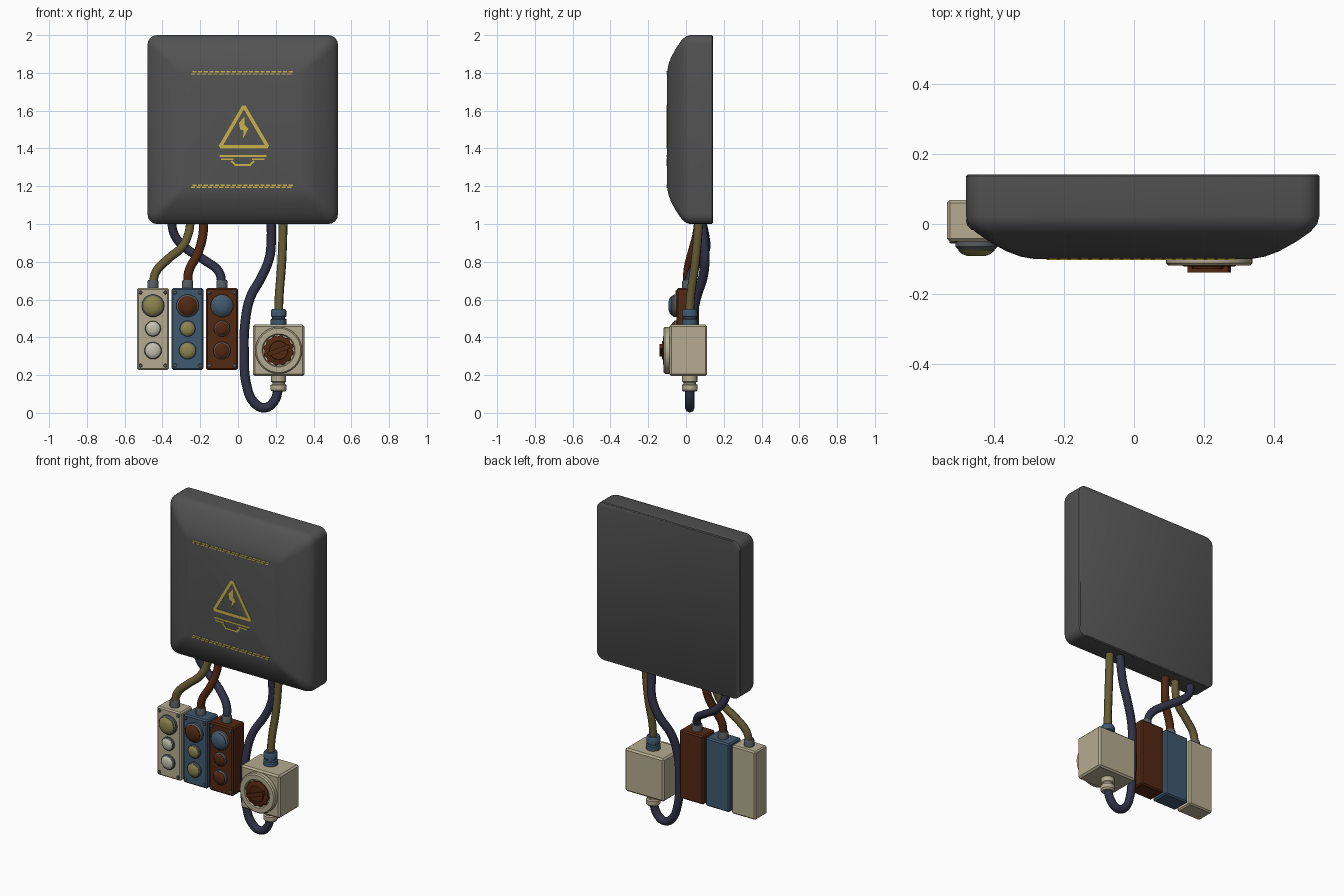
import bpy, bmesh, math
from mathutils import Vector

if "Cube" in bpy.data.objects:
    bpy.data.objects.remove(bpy.data.objects["Cube"])

COLOURS = {
    "charcoal": (0.085, 0.085, 0.085), "cream": (0.46, 0.41, 0.28), "blue": (0.05, 0.10, 0.16),
    "rust_brown": (0.085, 0.021, 0.006), "olive_yellow": (0.26, 0.23, 0.075),
    "olive_cable": (0.13, 0.105, 0.035), "navy_cable": (0.032, 0.032, 0.065),
    "grey_metal": (0.10, 0.105, 0.115), "sign_yellow": (0.58, 0.45, 0.07), "off_white": (0.55, 0.52, 0.42),
}
MATS = {}
for n, c in COLOURS.items():
    MATS[n] = bpy.data.materials.new(n)
    MATS[n].diffuse_color = (*c, 1)


def finish(name, bm, mats, angle=35):
    bmesh.ops.recalc_face_normals(bm, faces=bm.faces)
    me = bpy.data.meshes.new(name)
    bm.to_mesh(me)
    bm.free()
    for m in mats:
        me.materials.append(MATS[m])
    ob = bpy.data.objects.new(name, me)
    bpy.context.collection.objects.link(ob)
    bpy.ops.object.select_all(action='DESELECT')
    ob.select_set(True)
    bpy.context.view_layer.objects.active = ob
    bpy.ops.object.shade_smooth_by_angle(angle=math.radians(angle))
    return ob


def loft(name, rings, mat, angle=35):
    """Skin a list of equal point rings and cap both ends."""
    bm = bmesh.new()
    vs = [[bm.verts.new(p) for p in r] for r in rings]
    n = len(vs[0])
    for a, b in zip(vs, vs[1:]):
        for i in range(n):
            bm.faces.new((a[i], a[(i + 1) % n], b[(i + 1) % n], b[i]))
    bm.faces.new(vs[0])
    bm.faces.new(vs[-1])
    return finish(name, bm, [mat], angle)


def lathe(name, centre, profile, mat, axis='Y', sides=20, knurl=0.0):
    """profile: (radius, position along the axis); centre: the other two coordinates."""
    rings = []
    for r, h in profile:
        ring = []
        for i in range(sides):
            a = 2 * math.pi * i / sides
            k = r - knurl * (i % 4 < 2)
            u, v = centre[0] + k * math.cos(a), centre[1] + k * math.sin(a)
            ring.append((u, h, v) if axis == 'Y' else (u, v, h))
        rings.append(ring)
    return loft(name, rings, mat)


def box(name, lo, hi, mat, bevel=0.008):
    bm = bmesh.new()
    bmesh.ops.create_cube(bm, size=1)
    for v in bm.verts:
        v.co = Vector([(l + h) / 2 + c * (h - l) for c, l, h in zip(v.co, lo, hi)])
    if bevel:
        bmesh.ops.bevel(bm, geom=bm.edges[:], offset=bevel, segments=1, affect='EDGES')
    return finish(name, bm, [mat], 20)


def plate(name, pts, mat, y0=-0.099, y1=-0.1025):
    return loft(name, [[(x, y, z) for x, z in pts] for y in (y0, y1)], mat)


def strip(name, a, b, w, mat, y0=-0.099, y1=-0.1025):
    a, b = Vector(a), Vector(b)
    d = (b - a).normalized()
    n = Vector((-d.y, d.x)) * w / 2
    return plate(name, [a + n, b + n, b - n, a - n], mat, y0, y1)


def cable(name, pts, mat, r=0.024):
    cu = bpy.data.curves.new(name, 'CURVE')
    cu.dimensions = '3D'
    cu.bevel_depth = r
    cu.bevel_resolution = 2
    cu.resolution_u = 6
    cu.use_fill_caps = True
    sp = cu.splines.new('BEZIER')
    sp.bezier_points.add(len(pts) - 1)
    for bp, p in zip(sp.bezier_points, pts):
        bp.co = p
        bp.handle_left_type = bp.handle_right_type = 'AUTO'
    cu.materials.append(MATS[mat])
    ob = bpy.data.objects.new(name, cu)
    bpy.context.collection.objects.link(ob)
    bpy.ops.object.select_all(action='DESELECT')
    ob.select_set(True)
    bpy.context.view_layer.objects.active = ob
    bpy.ops.object.convert(target='MESH')
    bpy.ops.object.shade_smooth_by_angle(angle=math.radians(50))


# Cabinet: rounded squares stacked from the flat back to the pillowed front
def rounded(y, half, r):
    ring = []
    for q, (sx, sz) in enumerate([(1, 1), (-1, 1), (-1, -1), (1, -1)]):
        for k in range(5):
            a = math.pi / 2 * (q + k / 4)
            ring.append((0.025 + sx * (half + 0.004 - r) + r * math.cos(a), y,
                         1.5 + sz * (half - r) + r * math.sin(a)))
    return ring


loft("cabinet", [rounded(*s) for s in [
    (0.142, 0.495, 0.05), (0.137, 0.5, 0.05), (0.022, 0.5, 0.05), (0.0, 0.494, 0.05), (-0.022, 0.475, 0.048),
    (-0.05, 0.435, 0.04), (-0.078, 0.385, 0.03), (-0.093, 0.345, 0.025), (-0.1, 0.305, 0.02)]], "charcoal", 40)

# Painted markings: dashed double lines and warning sign
for z in (1.2, 1.8):
    for dz in (-0.006, 0.006):
        for i in range(18):
            x = -0.25 + i * 0.03 + (0.008 if dz > 0 else 0)
            strip("dashed_line", (x, z + dz), (x + 0.022, z + dz), 0.007, "sign_yellow")
tri = [(-0.095, 1.408), (0.158, 1.408), (0.031, 1.625)]
for i in range(3):
    strip("warning_triangle_side", tri[i], tri[(i + 1) % 3], 0.018, "sign_yellow",
          y1=-0.1025 - 0.0003 * i)
plate("warning_bolt", [(0.035, 1.57), (0.005, 1.535), (0.012, 1.5), (0.03, 1.495), (0.025, 1.45),
                       (0.055, 1.505), (0.035, 1.525)], "sign_yellow")
strip("sign_bar", (-0.098, 1.36), (0.152, 1.36), 0.009, "sign_yellow")
strip("sign_bar", (-0.09, 1.343), (-0.025, 1.343), 0.009, "sign_yellow")
strip("sign_bar", (0.075, 1.343), (0.14, 1.343), 0.009, "sign_yellow")
strip("sign_bar", (-0.035, 1.335), (-0.015, 1.314), 0.009, "sign_yellow")
strip("sign_bar", (0.085, 1.335), (0.065, 1.314), 0.009, "sign_yellow")
strip("sign_bar", (-0.018, 1.312), (0.068, 1.312), 0.009, "sign_yellow")

# Three hanging control boxes with buttons, screws and cable glands
for x, body, caps in [(-0.450, "cream", ("olive_yellow", "off_white", "off_white")),
                      (-0.267, "blue", ("rust_brown", "olive_yellow", "olive_yellow")),
                      (-0.085, "rust_brown", ("blue", "rust_brown", "rust_brown"))]:
    box("control_box", (x - 0.084, -0.05, 0.227), (x + 0.084, 0.068, 0.66), body)
    for (z, r, h), col in zip([(0.567, 0.06, 0.042), (0.446, 0.042, 0.028), (0.33, 0.046, 0.028)], caps):
        lathe("button_collar", (x, z), [(r, -0.045), (r, -0.05 - h * 0.35), (r * 0.82, -0.05 - h * 0.6)],
              "grey_metal")
        lathe("button_cap", (x, z), [(r * 0.86, -0.05), (r * 0.86, -0.05 - h * 0.62),
                                     (r * 0.68, -0.05 - h * 0.85), (r * 0.4, -0.05 - h)], col)
    for sx in (-1, 1):
        for z in (0.25, 0.638):
            lathe("screw", (x + sx * 0.066, z), [(0.011, -0.045), (0.011, -0.053), (0.007, -0.056)],
                  "grey_metal", sides=8)
    lathe("cable_gland", (x, 0.01), [(0.03, 0.65), (0.03, 0.695), (0.026, 0.703)], "grey_metal", 'Z', 12)

# Switch box with round flange and rotary knob
SX, SZ = 0.215, 0.331
box("switch_box", (0.079, -0.088, 0.195), (0.352, 0.112, 0.467), "cream", 0.01)
lathe("switch_flange", (SX, SZ), [(0.124, -0.08), (0.124, -0.112), (0.117, -0.119), (0.088, -0.119),
                                  (0.083, -0.106)], "cream", sides=32)
lathe("switch_dial", (SX, SZ), [(0.081, -0.10), (0.081, -0.117), (0.074, -0.121)], "rust_brown",
      sides=48, knurl=0.006)
lathe("switch_hub", (SX, SZ), [(0.052, -0.115), (0.048, -0.128)], "rust_brown", sides=24)
strip("switch_handle", (SX - 0.058, SZ - 0.022), (SX + 0.058, SZ + 0.022), 0.024, "rust_brown", -0.115, -0.139)

# Ribbed glands above and below the switch box
lathe("upper_gland", (SX, 0.02), [(0.042, 0.46), (0.042, 0.495), (0.035, 0.5), (0.035, 0.507), (0.041, 0.511),
                                  (0.041, 0.538), (0.035, 0.55)], "blue", 'Z', 16)
lathe("lower_gland", (SX, 0.02), [(0.04, 0.2), (0.04, 0.165), (0.033, 0.16), (0.033, 0.153), (0.042, 0.148),
                                  (0.042, 0.122), (0.034, 0.112)], "cream", 'Z', 16)

# Cables up into the cabinet
cable("left_cable", [(-0.45, 0.01, 0.68), (-0.435, 0.015, 0.745), (-0.37, 0.025, 0.815), (-0.295, 0.04, 0.88),
                     (-0.262, 0.06, 0.95), (-0.25, 0.07, 1.03)], "olive_cable")
cable("middle_cable", [(-0.267, 0.01, 0.68), (-0.26, 0.01, 0.75), (-0.215, 0.03, 0.84), (-0.188, 0.055, 0.93),
                       (-0.18, 0.07, 1.03)], "rust_brown")
cable("crossing_cable", [(-0.085, 0.01, 0.68), (-0.1, 0.03, 0.745), (-0.18, 0.075, 0.81), (-0.28, 0.105, 0.875),
                         (-0.335, 0.1, 0.94), (-0.355, 0.08, 1.03)], "navy_cable")
cable("switch_cable", [(SX, 0.02, 0.53), (0.218, 0.025, 0.62), (0.232, 0.05, 0.8), (0.24, 0.07, 1.03)],
      "olive_cable")
cable("loop_cable", [(SX, 0.02, 0.13), (0.19, 0.02, 0.06), (0.14, 0.02, 0.027), (0.085, 0.02, 0.055),
                     (0.045, 0.02, 0.15), (0.033, 0.02, 0.3), (0.038, 0.03, 0.48), (0.065, 0.055, 0.61),
                     (0.125, 0.09, 0.72), (0.166, 0.1, 0.82), (0.176, 0.095, 0.91), (0.176, 0.08, 1.03)],
      "navy_cable", 0.025)

for m in bpy.data.materials:
    if m.users and not m.is_grease_pencil:
        m.use_nodes = True
        m.node_tree.nodes["Principled BSDF"].inputs["Base Color"].default_value = m.diffuse_color
